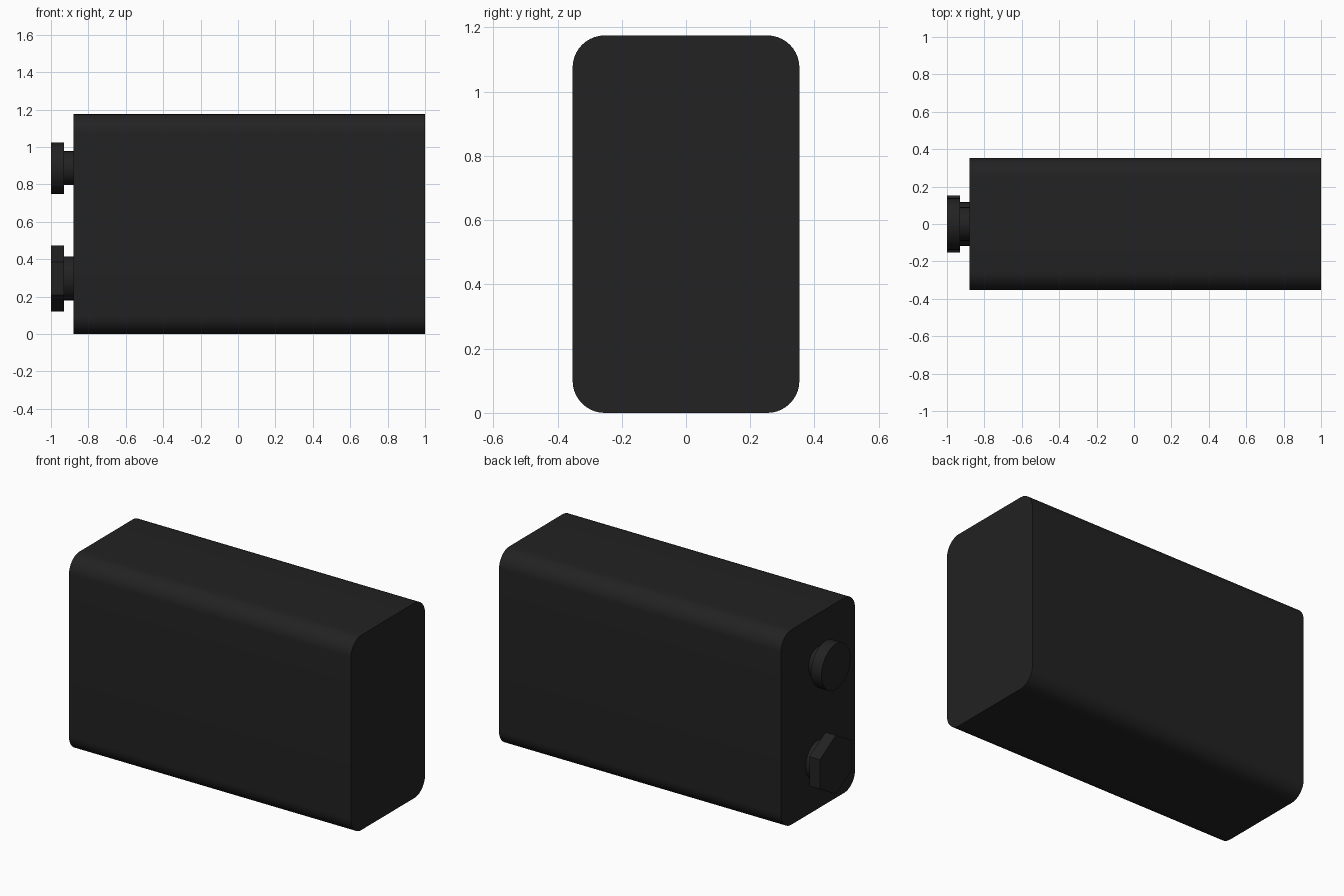
import bpy, bmesh
from math import pi
from mathutils import Matrix

if "Cube" in bpy.data.objects:
    bpy.data.objects.remove(bpy.data.objects["Cube"])

black = bpy.data.materials.new("matte_black")
black.diffuse_color = (0.016, 0.016, 0.016, 1)
black.use_nodes = True
black.node_tree.nodes["Principled BSDF"].inputs["Base Color"].default_value = black.diffuse_color


def finish(obj):
    obj.data.materials.append(black)
    bpy.ops.object.select_all(action='DESELECT')
    obj.select_set(True)
    bpy.context.view_layer.objects.active = obj
    bpy.ops.object.shade_smooth_by_angle(angle=pi / 6)


def bm_object(name, bm):
    mesh = bpy.data.meshes.new(name)
    bm.to_mesh(mesh)
    bm.free()
    obj = bpy.data.objects.new(name, mesh)
    bpy.context.collection.objects.link(obj)
    return obj


def disc_x(name, x0, x1, z, radius, sides):
    """Prism lying along x, with a corner pointing straight up."""
    bm = bmesh.new()
    place = Matrix.Translation(((x0 + x1) / 2, 0, z)) @ Matrix.Rotation(pi / 2, 4, 'Y')
    bmesh.ops.create_cone(bm, cap_ends=True, segments=sides, radius1=radius,
                          radius2=radius, depth=x1 - x0, matrix=place)
    # make sure a corner, not a flat, is at the top
    top = max(v.co.z for v in bm.verts) - z
    if top < radius - 1e-4:
        bmesh.ops.rotate(bm, verts=bm.verts, cent=(0, 0, z),
                         matrix=Matrix.Rotation(pi / sides, 3, 'X'))
    finish(bm_object(name, bm))


# Case: box with its four long edges rounded
X0, X1, W, H = -0.88, 1.0, 0.706, 1.175
bm = bmesh.new()
bmesh.ops.create_cube(bm, size=1, matrix=Matrix.Translation(((X0 + X1) / 2, 0, H / 2))
                      @ Matrix.Diagonal((X1 - X0, W, H, 1)))
long_edges = [e for e in bm.edges if abs(e.verts[0].co.x - e.verts[1].co.x) > 1]
bmesh.ops.bevel(bm, geom=long_edges, offset=0.1, segments=10, profile=0.5, affect='EDGES')
finish(bm_object("battery_case", bm))

# Terminals: each a round stem with a wider head
for name, z, stem_r, head_r, sides in (("round_terminal", 0.887, 0.09, 0.138, 32),
                                       ("hex_terminal", 0.297, 0.117, 0.177, 6)):
    disc_x(name + "_stem", -0.935, X0 + 0.01, z, stem_r, 32)
    disc_x(name + "_head", -1.0, -0.93, z, head_r, sides)
